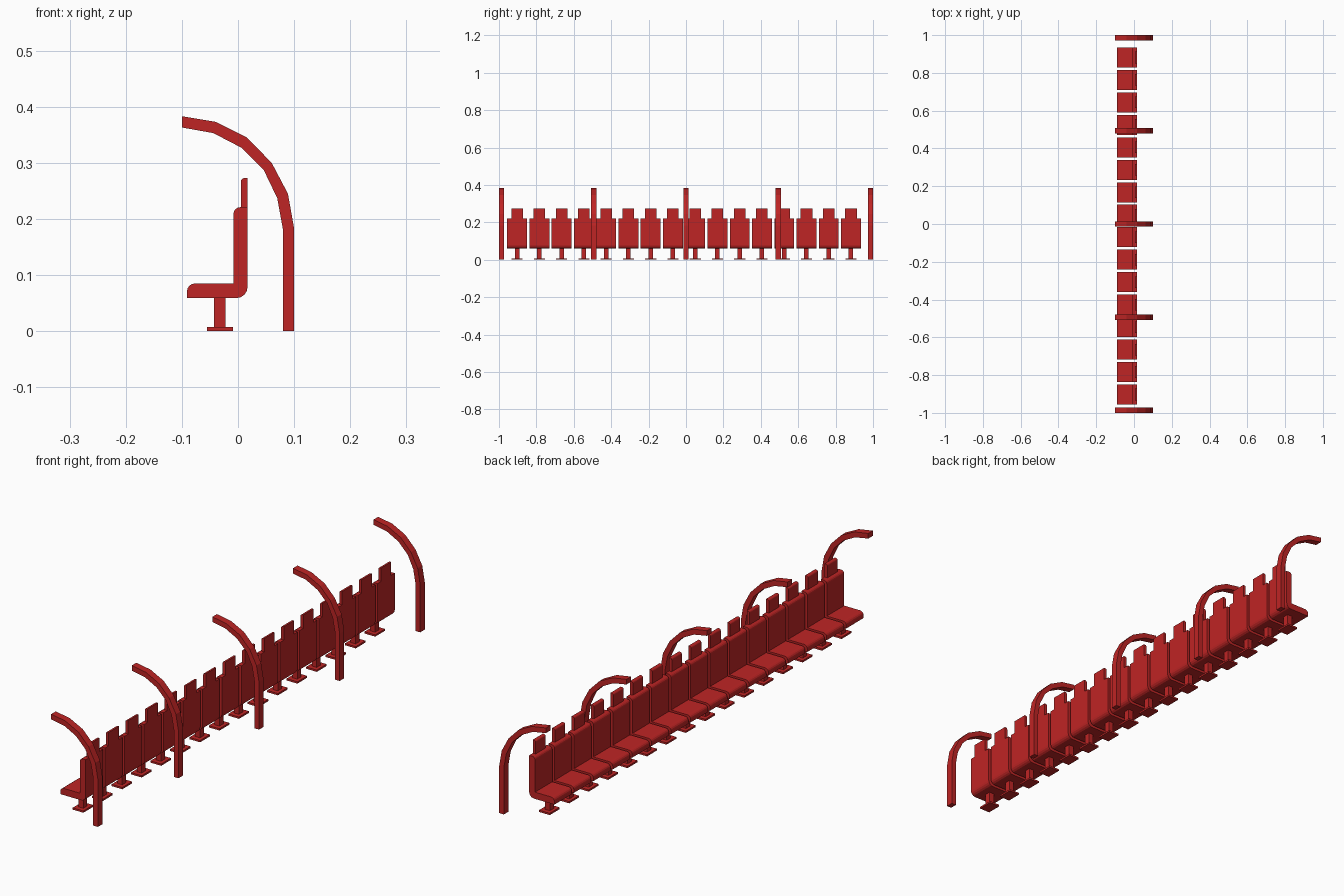
import bpy, bmesh, math
from mathutils import Vector

if "Cube" in bpy.data.objects:
    bpy.data.objects.remove(bpy.data.objects["Cube"])

red = bpy.data.materials.new("red_paint")
red.diffuse_color = (0.52, 0.018, 0.018, 1)
red.use_nodes = True
red.node_tree.nodes["Principled BSDF"].inputs["Base Color"].default_value = red.diffuse_color


def rounded(points, steps=4):
    """Profile from (x, z, radius) corners; radius 0 keeps a corner sharp."""
    out = []
    n = len(points)
    for i, (x, z, r) in enumerate(points):
        p = Vector((x, z))
        if r == 0:
            out.append(p)
            continue
        a = (Vector(points[i - 1][:2]) - p).normalized()
        b = (Vector(points[(i + 1) % n][:2]) - p).normalized()
        centre = p + (a + b) * r          # right-angled corners
        for k in range(steps + 1):
            t = math.pi / 2 * k / steps
            out.append(centre - b * r * math.cos(t) - a * r * math.sin(t))
    return out


def extrude_mesh(name, profile, width):
    """Extrude an x-z profile along y, centred on y = 0."""
    bm = bmesh.new()
    face = bm.faces.new([bm.verts.new((p[0], -width / 2, p[1])) for p in profile])
    ext = bmesh.ops.extrude_face_region(bm, geom=[face])
    verts = [g for g in ext["geom"] if isinstance(g, bmesh.types.BMVert)]
    bmesh.ops.translate(bm, verts=verts, vec=(0, width, 0))
    bmesh.ops.recalc_face_normals(bm, faces=bm.faces)
    mesh = bpy.data.meshes.new(name)
    bm.to_mesh(mesh)
    bm.free()
    mesh.materials.append(red)
    return mesh


def rect(x0, x1, z0, z1):
    return [(x0, z0), (x1, z0), (x1, z1), (x0, z1)]


def place(name, mesh, y):
    ob = bpy.data.objects.new(name, mesh)
    ob.location.y = y
    bpy.context.collection.objects.link(ob)


# L-shaped seat shell, headrest, stem and foot plate
seat_parts = {
    "seat": extrude_mesh("seat", rounded([
        (-0.091, 0.059, 0), (0.017, 0.059, 0.02), (0.017, 0.221, 0),
        (-0.008, 0.221, 0.012), (-0.008, 0.085, 0), (-0.091, 0.085, 0.014)]), 0.106),
    "headrest": extrude_mesh("headrest", rounded([
        (0.005, 0.215, 0), (0.017, 0.215, 0), (0.017, 0.273, 0),
        (0.005, 0.273, 0.007)]), 0.062),
    "seat_stem": extrude_mesh("seat_stem", rect(-0.043, -0.022, 0.007, 0.06), 0.024),
    "foot_plate": extrude_mesh("foot_plate", rect(-0.055, -0.009, 0, 0.007), 0.06),
}
SEATS = 16
for i in range(SEATS):
    y = -0.903 + i * 0.119
    for name, mesh in seat_parts.items():
        place(f"{name}_{i + 1}", mesh, y)

# Curved canopy ribs behind and above the seats
outer = [(0.1, 0), (0.1, 0.183), (0.089, 0.245), (0.06, 0.3),
         (0.016, 0.345), (-0.04, 0.373), (-0.1, 0.383)]
inner = [(0.08, 0), (0.08, 0.182), (0.07, 0.237), (0.046, 0.287),
         (0.006, 0.327), (-0.044, 0.353), (-0.1, 0.363)]
rib = extrude_mesh("canopy_rib", outer + inner[::-1], 0.028)
for i in range(5):
    place(f"canopy_rib_{i + 1}", rib, -0.986 + i * 0.493)
